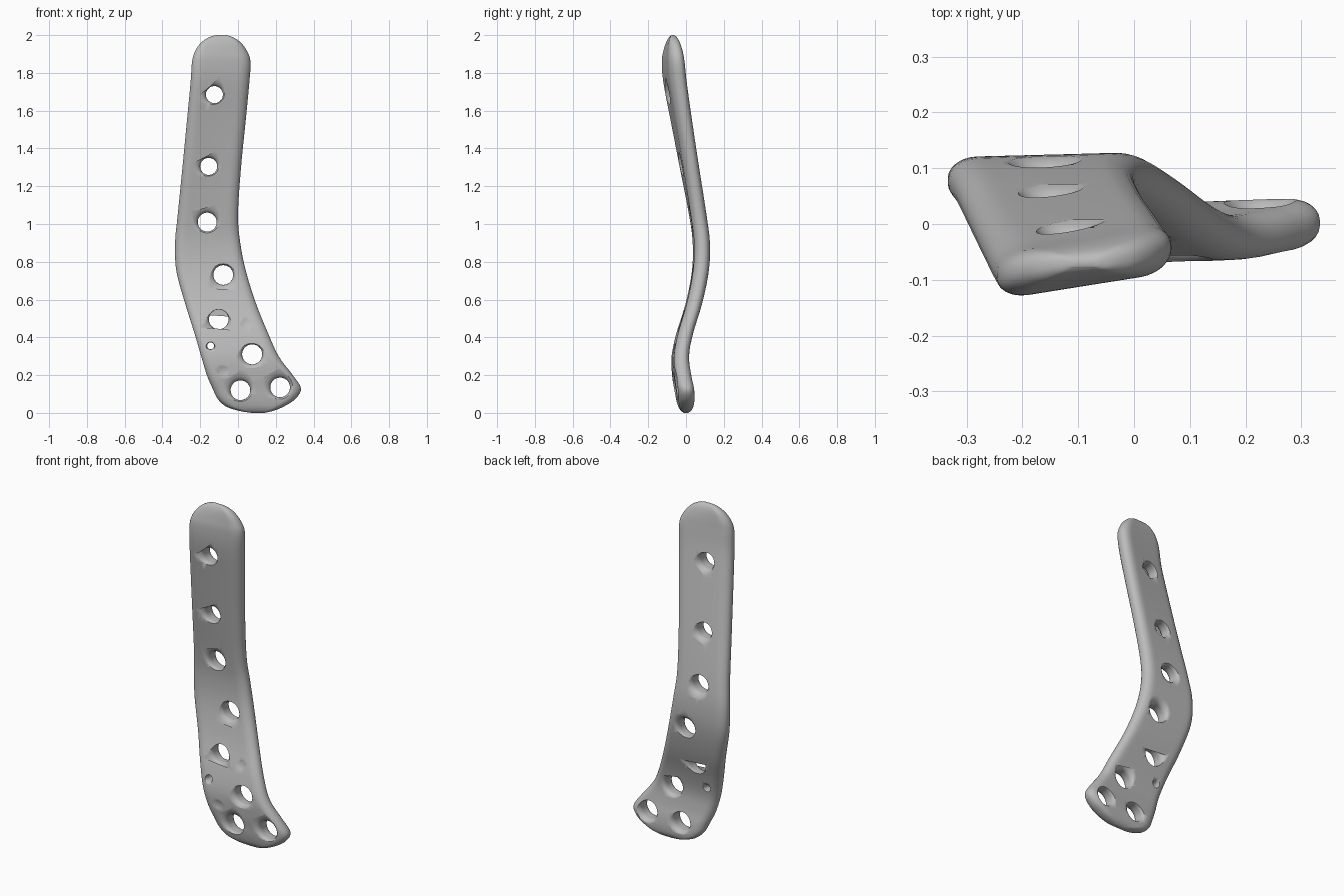
import bpy, bmesh, math
from mathutils import Vector

cube = bpy.data.objects.get("Cube")
if cube:
    bpy.data.objects.remove(cube)

steel = bpy.data.materials.new("satin_grey")
steel.use_nodes = True
steel.diffuse_color = (0.5, 0.5, 0.5, 1)
steel.node_tree.nodes["Principled BSDF"].inputs["Base Color"].default_value = (0.5, 0.5, 0.5, 1)

# Stations: height, left x, right x, centre y, half thickness, tilt
STATIONS = [
    (0.0, 0.07, 0.14, 0.0, 0.012, 0.0),
    (0.012, 0.0, 0.19, 0.0, 0.026, 0.02),
    (0.035, -0.065, 0.245, -0.001, 0.037, 0.03),
    (0.075, -0.108, 0.305, -0.004, 0.043, 0.04),
    (0.13, -0.135, 0.333, -0.01, 0.044, 0.05),
    (0.2, -0.165, 0.29, -0.023, 0.042, 0.05),
    (0.3, -0.195, 0.215, -0.03, 0.04, 0.04),
    (0.42, -0.23, 0.16, -0.007, 0.04, 0.03),
    (0.58, -0.28, 0.095, 0.042, 0.041, 0.02),
    (0.75, -0.326, 0.042, 0.076, 0.042, 0.02),
    (0.9, -0.333, 0.012, 0.081, 0.042, 0.03),
    (1.05, -0.319, 0.0, 0.062, 0.042, 0.04),
    (1.3, -0.294, 0.016, 0.018, 0.042, 0.09),
    (1.55, -0.27, 0.041, -0.025, 0.043, 0.13),
    (1.75, -0.251, 0.06, -0.058, 0.045, 0.16),
    (1.86, -0.243, 0.066, -0.068, 0.043, 0.16),
    (1.92, -0.225, 0.045, -0.069, 0.037, 0.14),
    (1.965, -0.19, 0.01, -0.069, 0.028, 0.1),
    (1.99, -0.15, -0.03, -0.069, 0.017, 0.06),
    (2.0, -0.115, -0.065, -0.07, 0.006, 0.0),
]


def smooth_stations(points, steps=5):
    """Pass a Catmull-Rom curve through the stations."""
    out = []
    for i in range(len(points) - 1):
        quad = [points[max(0, min(len(points) - 1, i + k))] for k in (-1, 0, 1, 2)]
        for s in range(steps):
            t = s / steps
            out.append([b + 0.5 * t * (c - a + t * (2 * a - 5 * b + 4 * c - d + t * (3 * (b - c) + d - a)))
                        for a, b, c, d in zip(*quad)])
    return out + [list(points[-1])]


RINGS = smooth_stations(STATIONS)


def section(ring, arc=6, flat=12):
    """Rounded rectangle, tilted about the plate's long axis."""
    z, left, right, yc, ht, tilt = ring
    xc, hw = (left + right) / 2, (right - left) / 2
    rx, ry = min(1.25 * ht, 0.8 * hw), 0.9 * ht
    pts = []
    for corner, (sx, sy) in enumerate([(1, 1), (-1, 1), (-1, -1), (1, -1)]):
        for k in range(arc + 1):
            a = (corner + k / arc) * math.pi / 2
            pts.append((sx * (hw - rx) + rx * math.cos(a), sy * (ht - ry) + ry * math.sin(a)))
        if sx * sy > 0:                       # subdivide the broad faces
            x0 = sx * (hw - rx)
            pts += [(x0 * (1 - 2 * k / flat), sy * ht) for k in range(1, flat)]
    return [Vector((xc + x, yc + y + tilt * x, z)) for x, y in pts]


def plate_at(x, z):
    """Centre y and half thickness of the plate at a given spot."""
    ring = min(RINGS, key=lambda r: abs(r[0] - z))
    return ring[3] + ring[5] * (x - (ring[1] + ring[2]) / 2), ring[4]


def make_object(name, bm):
    bmesh.ops.recalc_face_normals(bm, faces=bm.faces)
    mesh = bpy.data.meshes.new(name)
    bm.to_mesh(mesh)
    bm.free()
    mesh.materials.append(steel)
    obj = bpy.data.objects.new(name, mesh)
    bpy.context.collection.objects.link(obj)
    return obj


def loft(loops):
    bm = bmesh.new()
    loops = [[bm.verts.new(p) for p in loop] for loop in loops]
    for a, b in zip(loops, loops[1:]):
        for i in range(len(a)):
            j = (i + 1) % len(a)
            bm.faces.new((a[i], a[j], b[j], b[i]))
    bm.faces.new(loops[0])
    bm.faces.new(loops[-1])
    return bm


# Curved plate body
plate = make_object("bone_plate", loft([section(r) for r in RINGS]))
bpy.ops.object.select_all(action='DESELECT')
plate.select_set(True)
bpy.context.view_layer.objects.active = plate


def cut(bm):
    """Subtract one closed shape from the plate."""
    cutter = make_object("cutter", bm)
    cutter.hide_render = True
    mod = plate.modifiers.new("cut", 'BOOLEAN')
    mod.operation = 'DIFFERENCE'
    mod.solver = 'EXACT'
    mod.object = cutter
    bpy.ops.object.modifier_apply(modifier=mod.name)
    bpy.data.objects.remove(cutter)


# Shallow dimples on the front face
for x, z in [(0.045, 0.495), (-0.075, 0.215)]:
    yc, ht = plate_at(x, z)
    bm = bmesh.new()
    ball = bmesh.ops.create_uvsphere(bm, u_segments=32, v_segments=20, radius=0.09)
    bmesh.ops.translate(bm, verts=ball["verts"], vec=(x, yc - ht - 0.084, z))
    cut(bm)

# Screw holes with flared rims: x, z, radius
HOLES = [(-0.125, 1.685, 0.045), (-0.155, 1.305, 0.045), (-0.163, 1.01, 0.05),
         (-0.078, 0.73, 0.052), (-0.102, 0.495, 0.052), (0.075, 0.31, 0.053),
         (0.013, 0.12, 0.052), (0.223, 0.135, 0.052), (-0.145, 0.355, 0.018)]
for x, z, radius in HOLES:
    yc, ht = plate_at(x, z)
    loops = []
    for k in range(-9, 10):
        t = k / 7
        r = radius * (1 + (0.36 if t < 0 else 0.25) * abs(t) ** 4)
        loops.append([(x + r * math.cos(a), yc + t * ht, z + r * math.sin(a))
                      for a in (math.tau * i / 40 for i in range(40))])
    cut(loft(loops))

bpy.ops.object.shade_smooth_by_angle(angle=math.radians(50))
